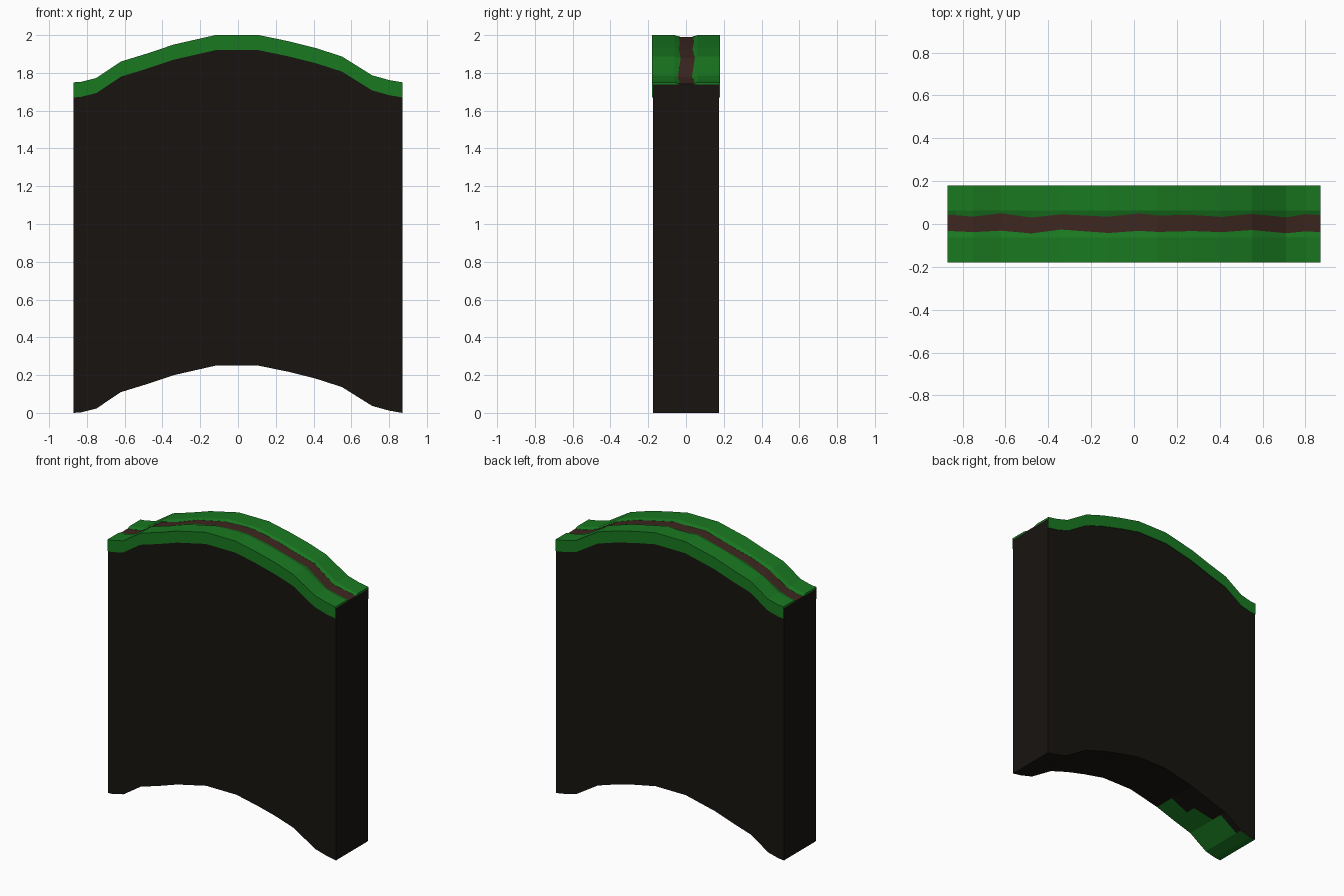
import bpy, bmesh

if "Cube" in bpy.data.objects:
    bpy.data.objects.remove(bpy.data.objects["Cube"])

# Stations along the hill: x, top height, path front edge y, path back edge y
STATIONS = [
    (-0.87, 1.75, -0.033, 0.042), (-0.83, 1.753, -0.034, 0.041),
    (-0.75, 1.773, -0.038, 0.034), (-0.62, 1.86, -0.031, 0.050),
    (-0.48, 1.903, -0.044, 0.030), (-0.34, 1.95, -0.026, 0.045),
    (-0.12, 2.0, -0.042, 0.034), (0.02, 2.0, -0.032, 0.049),
    (0.11, 2.0, -0.037, 0.040), (0.27, 1.967, -0.033, 0.042),
    (0.41, 1.932, -0.038, 0.033), (0.55, 1.887, -0.028, 0.047),
    (0.71, 1.787, -0.043, 0.031), (0.80, 1.762, -0.034, 0.046),
    (0.87, 1.75, -0.038, 0.041),
]


def material(name, rgb):
    m = bpy.data.materials.new(name)
    m.diffuse_color = (*rgb, 1)
    m.use_nodes = True
    m.node_tree.nodes["Principled BSDF"].inputs["Base Color"].default_value = m.diffuse_color
    return m


grass_mat = material("grass", (0.010, 0.19, 0.015))
soil_mat = material("soil", (0.009, 0.007, 0.005))
path_mat = material("dirt", (0.048, 0.020, 0.014))


def loft(name, section, mats, paint=None):
    """Sweep a closed (y, drop) section through all stations."""
    bm = bmesh.new()
    rings = [[bm.verts.new((x, y, z + d)) for y, d in section(lo, hi)]
             for x, z, lo, hi in STATIONS]
    n = len(rings[0])
    for a, b in zip(rings, rings[1:]):
        for i in range(n):
            j = (i + 1) % n
            f = bm.faces.new((a[i], a[j], b[j], b[i]))
            if paint:
                f.material_index = paint(f.calc_center_median())
    bm.faces.new(rings[0])
    bm.faces.new(rings[-1])
    bmesh.ops.recalc_face_normals(bm, faces=bm.faces)
    mesh = bpy.data.meshes.new(name)
    bm.to_mesh(mesh)
    bm.free()
    for m in mats:
        mesh.materials.append(m)
    ob = bpy.data.objects.new(name, mesh)
    bpy.context.collection.objects.link(ob)
    return ob


# Soil block, its underside split in rows
def soil_section(lo, hi):
    under = [0.175, 0.13, hi, lo, -0.13, -0.175]
    return [(-0.175, -0.012), (0.175, -0.012)] + [(y, -1.75) for y in under]


# Stepped green patch under the left end
def soil_paint(c):
    if c.z > 0.3 or abs(c.y) > 0.17:
        return 0
    for x_max, y_max in ((-0.75, 0.18), (-0.62, 0.13), (-0.48, 0.04), (-0.34, -0.03)):
        if c.x < x_max:
            return int(c.y < y_max)
    return 0


loft("soil_block", soil_section, [soil_mat, grass_mat], soil_paint)

# Dirt path along the crest
loft("dirt_path",
     lambda lo, hi: [(lo - 0.003, -0.009), (hi + 0.003, -0.009),
                     (hi + 0.003, -0.014), (lo - 0.003, -0.014)],
     [path_mat])

# Grass strips with a hanging lip on each long side
for name, s in (("grass_front", -1), ("grass_back", 1)):
    def grass_section(lo, hi, s=s):
        edge = hi if s > 0 else lo
        return [(s * 0.174, -0.08), (s * 0.18, -0.08), (s * 0.18, 0.0),
                (s * 0.062, 0.0), (edge, -0.008), (edge, -0.013),
                (s * 0.174, -0.013)]
    loft(name, grass_section, [grass_mat])
